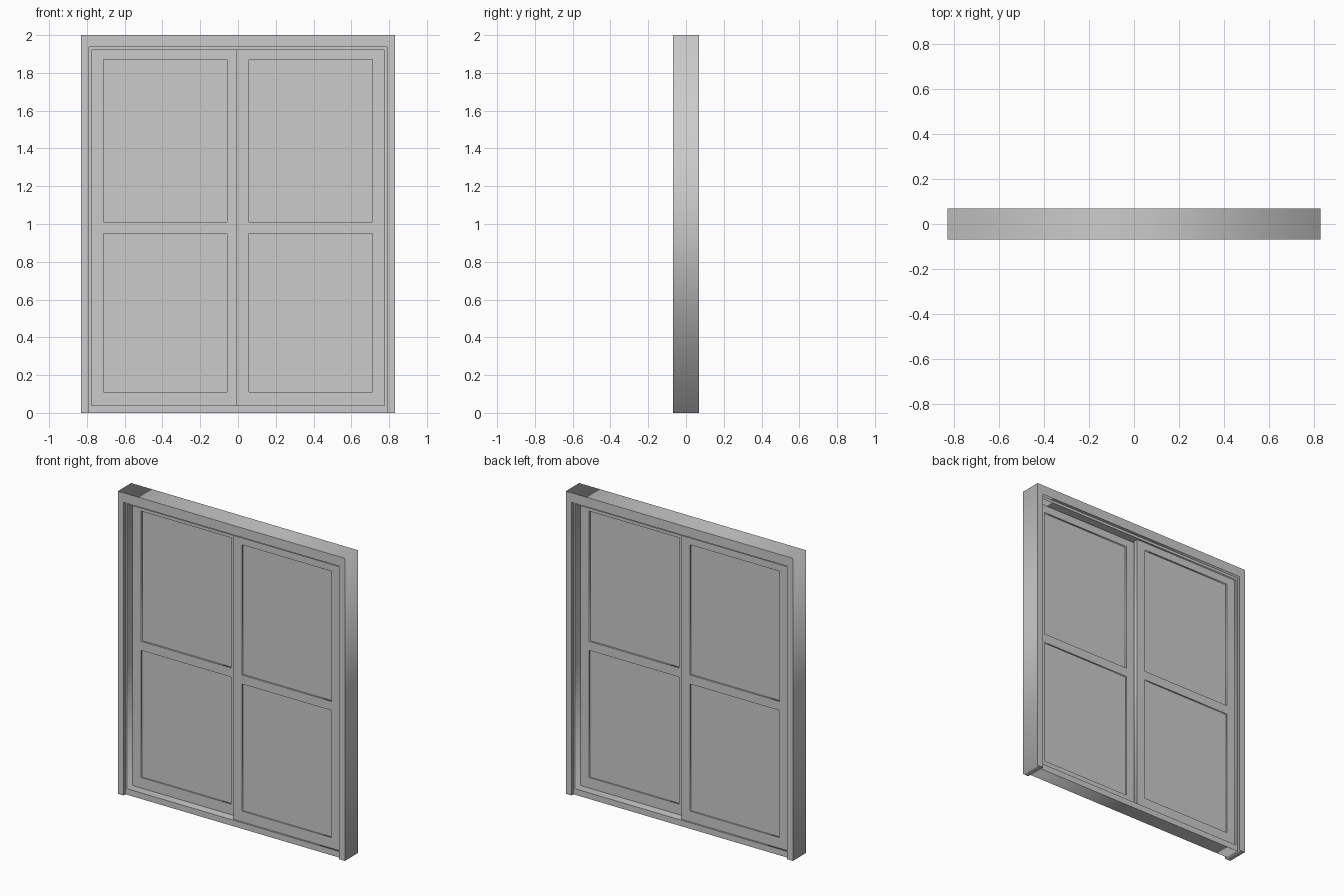
import bpy
from math import pi

if "Cube" in bpy.data.objects:
    bpy.data.objects.remove(bpy.data.objects["Cube"])


def rect(x0, x1, z0, z1):
    return [(x0, z0), (x1, z0), (x1, z1), (x0, z1)]


def slab(name, outlines, y0, y1):
    """Extrude an x-z outline (further outlines are holes) from y0 to y1."""
    cu = bpy.data.curves.new(name, 'CURVE')
    cu.dimensions = '2D'
    cu.fill_mode = 'BOTH'
    cu.extrude = (y1 - y0) / 2
    for pts in outlines:
        sp = cu.splines.new('POLY')
        sp.points.add(len(pts) - 1)
        for p, (x, z) in zip(sp.points, pts):
            p.co = (x, z, 0, 1)
        sp.use_cyclic_u = True
    ob = bpy.data.objects.new(name, cu)
    bpy.context.collection.objects.link(ob)
    ob.location.y = (y0 + y1) / 2
    ob.rotation_euler.x = pi / 2
    bpy.ops.object.select_all(action='DESELECT')
    ob.select_set(True)
    bpy.context.view_layer.objects.active = ob
    bpy.ops.object.convert(target='MESH')
    bpy.ops.object.transform_apply(location=True, rotation=True, scale=True)
    return bpy.context.object


W, JAMB, LINING = 0.83, 0.788, 0.775

# Outer casing: two jambs and a header, open at the floor
slab("outer_casing", [[(-W, 0), (-W, 2), (W, 2), (W, 0), (JAMB, 0),
                       (JAMB, 1.937), (-JAMB, 1.937), (-JAMB, 0)]], -0.07, 0.07)

# Stepped-back lining with the sill
slab("inner_lining", [rect(-JAMB, JAMB, 0, 1.937),
                      rect(-LINING, LINING, 0.04, 1.92)], -0.05, 0.05)

# Two sliding leaves: right one in front, left one behind
for side, s in (("right", 1), ("left", -1)):
    def span(a, b):
        return sorted((s * a, s * b))

    def depth(a, b):
        return sorted((-s * a, -s * b))

    leaf = span(-0.007, LINING)
    opening = span(0.057, 0.712)
    slab(side + "_leaf_frame",
         [rect(*leaf, 0.04, 1.92),
          rect(*opening, 1.01, 1.87),
          rect(*opening, 0.11, 0.95)], *depth(0.006, 0.038))
    # Upper glass and lower board, set back from both faces
    slab(side + "_upper_pane", [rect(*opening, 1.01, 1.87)], *depth(0.017, 0.027))
    slab(side + "_lower_panel", [rect(*opening, 0.11, 0.95)], *depth(0.015, 0.029))
